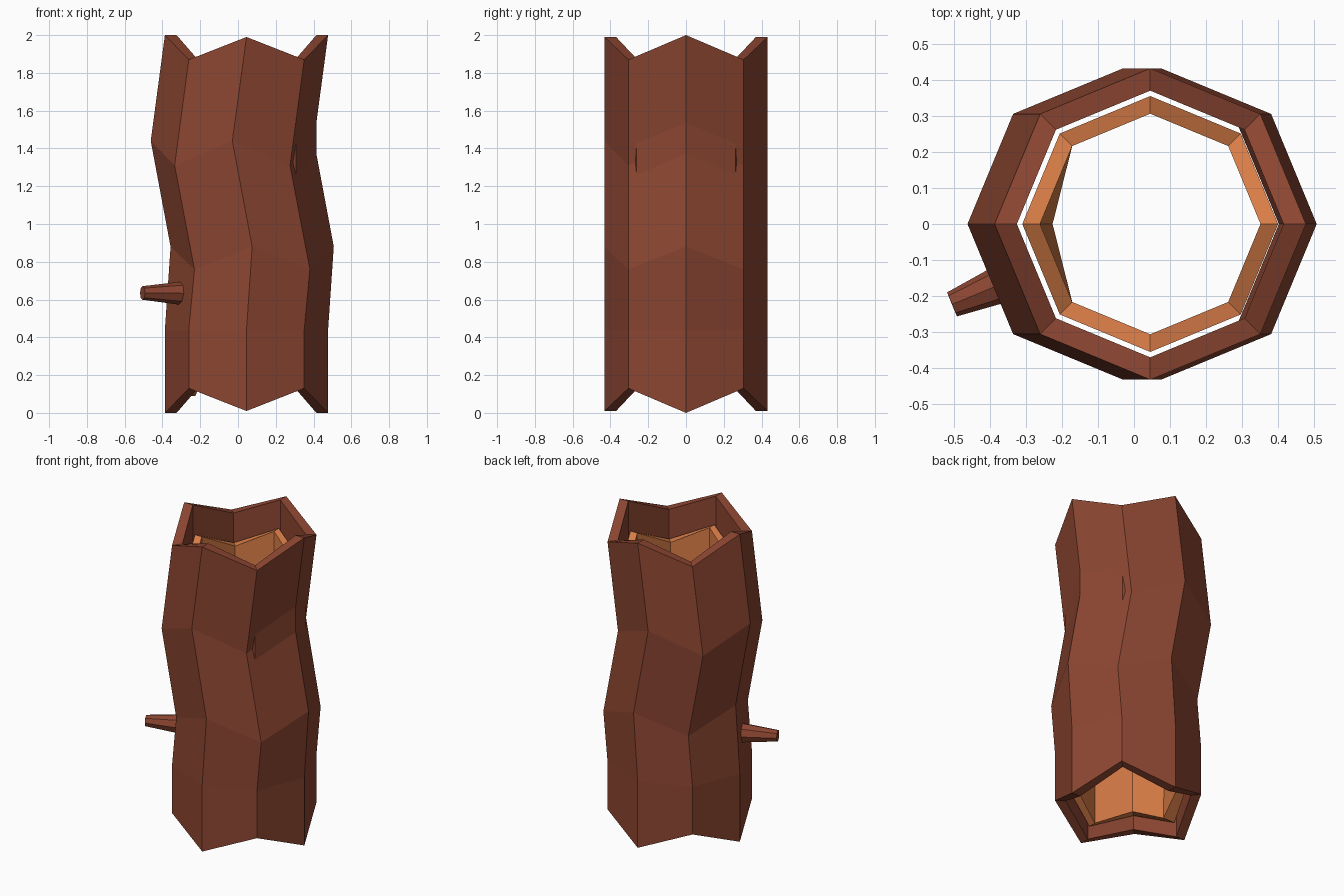
import bpy
import bmesh
from math import cos, sin, pi
from mathutils import Vector

SIDES = 8
AXIS_X = 0.045

cube = bpy.data.objects.get("Cube")
if cube:
    bpy.data.objects.remove(cube, do_unlink=True)


def material(name, color):
    mat = bpy.data.materials.new(name)
    mat.use_nodes = True
    mat.diffuse_color = color
    bsdf = next(n for n in mat.node_tree.nodes if n.type == 'BSDF_PRINCIPLED')
    bsdf.inputs["Base Color"].default_value = color
    bsdf.inputs["Roughness"].default_value = 0.9
    return mat


def finish(bm, name, mat):
    bmesh.ops.recalc_face_normals(bm, faces=bm.faces)
    mesh = bpy.data.meshes.new(name)
    bm.to_mesh(mesh)
    bm.free()
    mesh.materials.append(mat)
    obj = bpy.data.objects.new(name, mesh)
    bpy.context.collection.objects.link(obj)
    return obj


def zigzag_ring(bm, x, radius, high, low):
    """Octagon whose corners alternate between two heights."""
    ring = []
    for i in range(SIDES):
        a = 2 * pi * i / SIDES
        z = low if i % 2 else high
        ring.append(bm.verts.new((x + radius * cos(a), radius * sin(a), z)))
    return ring


def loft(bm, rings):
    """Join consecutive rings, and the last back to the first."""
    for a, b in zip(rings, rings[1:] + rings[:1]):
        for i in range(SIDES):
            j = (i + 1) % SIDES
            bm.faces.new((a[i], a[j], b[j], b[i]))


bark = material("brown bark", (0.262, 0.061, 0.031, 1))
wood = material("orange wood", (0.69, 0.205, 0.062, 1))

# Bark: crooked outside, straight bore, jagged ends
bm = bmesh.new()
outside = [(AXIS_X, 0.005, 0.13), (AXIS_X, 0.44, 0.44), (0.075, 0.88, 0.76),
           (-0.03, 1.44, 1.31), (AXIS_X, 1.995, 1.87)]
rings = [zigzag_ring(bm, x, 0.432, high, low) for x, high, low in outside]
rings.append(zigzag_ring(bm, AXIS_X, 0.37, 1.995, 1.875))
rings.append(zigzag_ring(bm, AXIS_X, 0.37, 0.005, 0.125))
# the corners along x reach slightly further than those along y
for ring in (rings[0], rings[-1], rings[4], rings[5]):
    for i, v in enumerate(ring):
        if i % 2 == 0:
            step = 0.005 if i % 4 == 0 else -0.005
            v.co.z += step if v.co.z > 1 else -step
loft(bm, rings)
finish(bm, "bark", bark)

# Inner wood lining, set back from both ends
bm = bmesh.new()
rings = [zigzag_ring(bm, AXIS_X, r, high, low) for r, high, low in
         [(0.355, 0.09, 0.21), (0.355, 1.81, 1.69),
          (0.306, 1.81, 1.69), (0.306, 0.09, 0.21)]]
rings[3][SIDES // 2].co.x += 0.035
loft(bm, rings)
finish(bm, "wood_lining", wood)

# Broken branch stub
base, tip = Vector((-0.28, -0.13, 0.633)), Vector((-0.505, -0.223, 0.635))
direction = tip - base
bm = bmesh.new()
bmesh.ops.create_cone(bm, cap_ends=True, segments=SIDES, radius1=0.064,
                      radius2=0.036, depth=direction.length)
branch = finish(bm, "branch_stub", bark)
branch.rotation_mode = 'QUATERNION'
branch.rotation_quaternion = direction.to_track_quat('Z', 'Y')
branch.location = (base + tip) / 2
